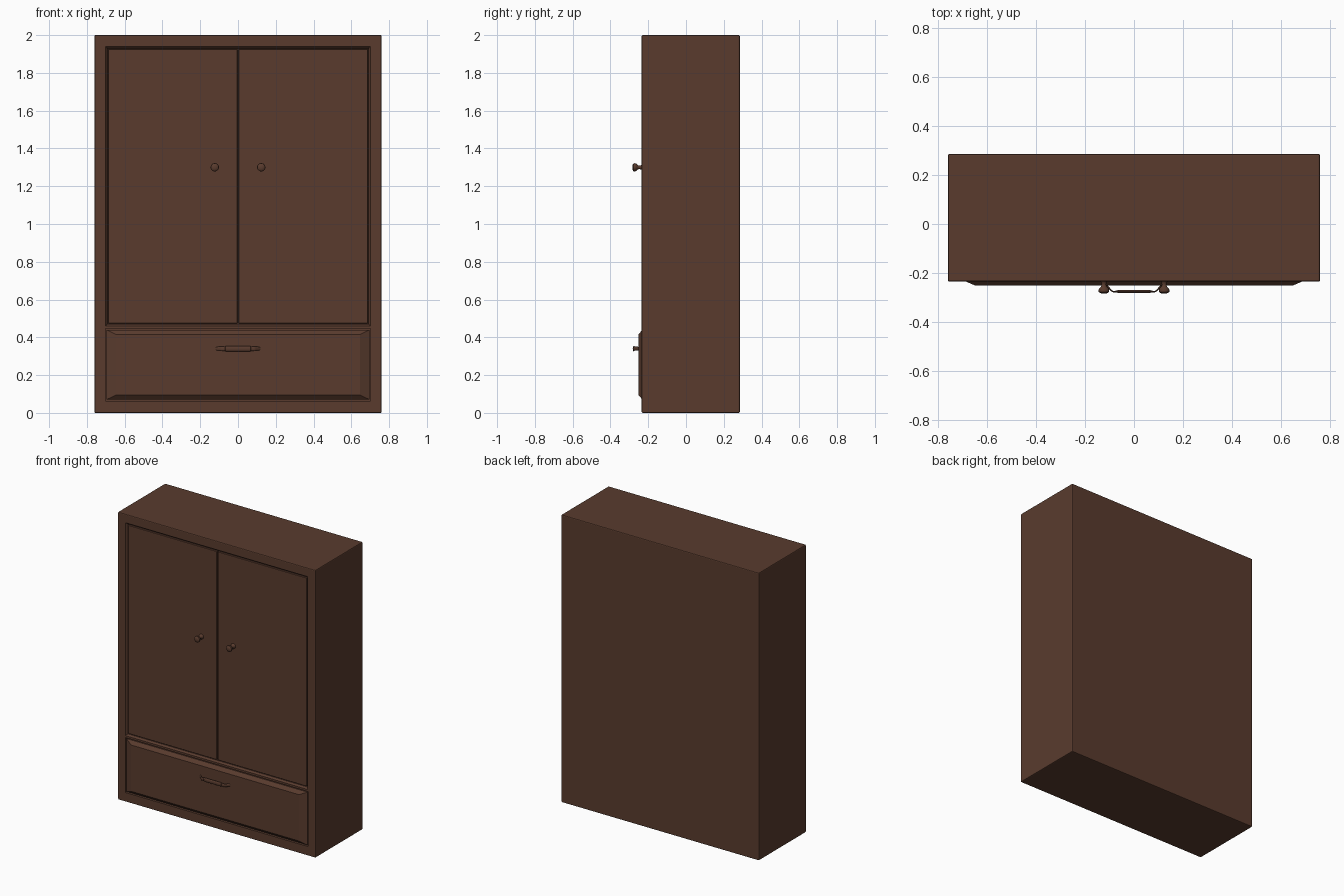
import bpy, bmesh, math
from mathutils import Vector

if "Cube" in bpy.data.objects:
    bpy.data.objects.remove(bpy.data.objects["Cube"])

wood = bpy.data.materials.new("dark_brown_wood")
wood.diffuse_color = (0.100, 0.044, 0.027, 1)
wood.use_nodes = True
wood.node_tree.nodes["Principled BSDF"].inputs["Base Color"].default_value = wood.diffuse_color


def finish(name, bm):
    bmesh.ops.recalc_face_normals(bm, faces=bm.faces[:])
    me = bpy.data.meshes.new(name)
    bm.to_mesh(me)
    bm.free()
    me.materials.append(wood)
    ob = bpy.data.objects.new(name, me)
    bpy.context.collection.objects.link(ob)
    return ob


def loft(name, rings):
    """Skin a list of equal-length point rings and cap both ends."""
    bm = bmesh.new()
    vs = [[bm.verts.new(p) for p in r] for r in rings]
    n = len(vs[0])
    for a, b in zip(vs, vs[1:]):
        for i in range(n):
            j = (i + 1) % n
            bm.faces.new((a[i], a[j], b[j], b[i]))
    bm.faces.new(vs[0])
    bm.faces.new(vs[-1])
    return finish(name, bm)


def panel(name, *sections):
    """Stack of rectangles (x0, x1, z0, z1, y) running front to back."""
    return loft(name, [[(x0, y, z0), (x1, y, z0), (x1, y, z1), (x0, y, z1)]
                       for x0, x1, z0, z1, y in sections])


def activate(ob):
    bpy.ops.object.select_all(action='DESELECT')
    ob.select_set(True)
    bpy.context.view_layer.objects.active = ob


def smooth(ob):
    activate(ob)
    bpy.ops.object.shade_smooth_by_angle(angle=math.radians(35))


def bevel(ob, width, segments=1):
    m = ob.modifiers.new("bevel", 'BEVEL')
    m.width, m.segments = width, segments
    activate(ob)
    bpy.ops.object.modifier_apply(modifier=m.name)


FRONT = -0.235

# carcass with softened edges
carcass = panel("carcass", (-0.76, 0.76, 0, 2, FRONT), (-0.76, 0.76, 0, 2, 0.285))
bevel(carcass, 0.006, 2)

# door opening with a sloped lip, and a plain drawer opening
cutters = [
    panel("door_opening", (-0.702, 0.702, 0.458, 1.942, FRONT - 0.002),
          (-0.692, 0.692, 0.470, 1.930, FRONT + 0.012),
          (-0.692, 0.692, 0.470, 1.930, FRONT + 0.04)),
    panel("drawer_opening", (-0.702, 0.702, 0.064, 0.446, FRONT - 0.01),
          (-0.702, 0.702, 0.064, 0.446, FRONT + 0.04)),
]
for c in cutters:
    m = carcass.modifiers.new("opening", 'BOOLEAN')
    m.operation, m.solver, m.object = 'DIFFERENCE', 'EXACT', c
    activate(carcass)
    bpy.ops.object.modifier_apply(modifier=m.name)
    bpy.data.objects.remove(c)

# doors and knobs, one of each per side
KNOB = [(0.000, 0.018), (0.005, 0.017), (0.012, 0.011), (0.022, 0.009),
        (0.030, 0.012), (0.037, 0.019), (0.044, 0.022), (0.051, 0.021),
        (0.056, 0.015), (0.058, 0.006)]
for side, s in (("left", -1), ("right", 1)):
    x0, x1 = sorted((s * 0.003, s * 0.688))
    door = panel(side + "_door", (x0, x1, 0.474, 1.926, FRONT + 0.008),
                 (x0, x1, 0.474, 1.926, FRONT + 0.042))
    bevel(door, 0.003)
    rings = [[(s * 0.123 + r * math.cos(a), FRONT + 0.009 - d, 1.30 + r * math.sin(a))
              for a in [math.tau * i / 24 for i in range(24)]] for d, r in KNOB]
    smooth(loft(side + "_knob", rings))

# drawer front with wide chamfered border
panel("drawer_front", (-0.647, 0.647, 0.094, 0.416, -0.252),
      (-0.695, 0.695, 0.071, 0.439, -0.231),
      (-0.695, 0.695, 0.071, 0.439, -0.193))

# drawer pull: flattened elliptical bar with sloping legs (x, y, ry, rz)
half = [(0.118, -0.248, 0.004, 0.009), (0.111, -0.252, 0.004, 0.010),
        (0.092, -0.273, 0.003, 0.011), (0.084, -0.276, 0.003, 0.011),
        (0.068, -0.276, 0.004, 0.012), (0.066, -0.276, 0.006, 0.014)]
path = [(-x, y, ry, rz) for x, y, ry, rz in half] + half[::-1]
rings = []
for i, (x, y, ry, rz) in enumerate(path):
    p, q = path[max(i - 1, 0)], path[min(i + 1, len(path) - 1)]
    t = Vector((q[0] - p[0], q[1] - p[1])).normalized()
    rings.append([(x - t.y * ry * math.cos(a), y + t.x * ry * math.cos(a),
                   0.34 + rz * math.sin(a))
                  for a in [math.tau * k / 16 for k in range(16)]])
smooth(loft("drawer_pull", rings))
